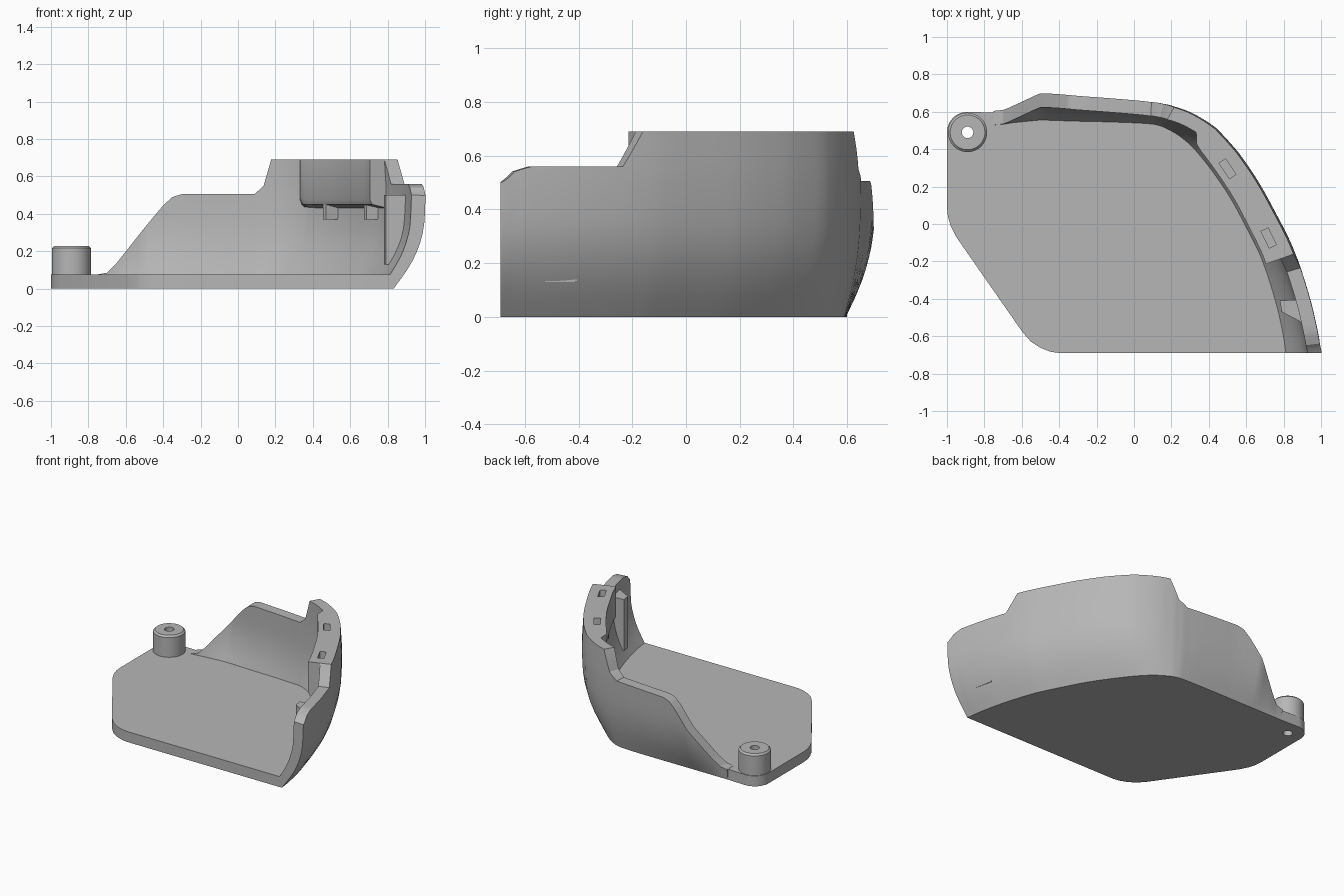
import bpy, bmesh, math
from mathutils import Vector

cube = bpy.data.objects.get("Cube")
if cube:
    bpy.data.objects.remove(cube, do_unlink=True)

grey = bpy.data.materials.new("plain grey")
grey.use_nodes = True
colour = (0.47, 0.47, 0.47, 1)
grey.diffuse_color = colour
grey.node_tree.nodes["Principled BSDF"].inputs["Base Color"].default_value = colour

FLOOR = 0.075
FRONT = -0.69
THICK = 0.075
POST = Vector((-0.89, 0.49))


def finish(name, bm):
    bmesh.ops.remove_doubles(bm, verts=bm.verts, dist=0.0001)
    bmesh.ops.recalc_face_normals(bm, faces=bm.faces)
    mesh = bpy.data.meshes.new(name)
    bm.to_mesh(mesh)
    bm.free()
    mesh.materials.append(grey)
    obj = bpy.data.objects.new(name, mesh)
    bpy.context.collection.objects.link(obj)
    return obj


def prism(name, outline, low, high):
    bm = bmesh.new()
    face = bm.faces.new([bm.verts.new((p[0], p[1], low)) for p in outline])
    grown = bmesh.ops.extrude_face_region(bm, geom=[face])["geom"]
    for v in grown:
        if isinstance(v, bmesh.types.BMVert):
            v.co.z = high
    return finish(name, bm)


def ring(centre, radius, count=48):
    turn = math.tau / count
    return [centre + radius * Vector((math.cos(i * turn), math.sin(i * turn)))
            for i in range(count)]


def select_only(obj):
    bpy.ops.object.select_all(action='DESELECT')
    obj.select_set(True)
    bpy.context.view_layer.objects.active = obj


def cut(targets, cutter):
    for obj in targets:
        select_only(obj)
        mod = obj.modifiers.new("cut", 'BOOLEAN')
        mod.operation = 'DIFFERENCE'
        mod.solver = 'EXACT'
        mod.object = cutter
        bpy.ops.object.modifier_apply(modifier=mod.name)
    bpy.data.objects.remove(cutter, do_unlink=True)


def lerp_table(table, x):
    for (x0, y0), (x1, y1) in zip(table, table[1:]):
        if x <= x1:
            return y0 + (y1 - y0) * max(0, x - x0) / (x1 - x0)
    return table[-1][1]


# Foot of the wall: x, y, outward bulge, wall height
rows = [(-.75, .595, .03, .076), (-.7, .595, .04, .085), (-.65, .595, .065, .135),
        (-.5, .595, .11, .325), (-.4, .595, .1, .445), (-.35, .595, .095, .49),
        (-.3, .595, .09, .505), (-.1, .595, .075, .505), (.09, .59, .062, .505),
        (.14, .58, .065, .55), (.18, .563, .075, .69), (.26, .51, .1, .69),
        (.34, .43, .13, .69), (.44, .3, .145, .69), (.54, .15, .147, .69),
        (.62, 0, .15, .69), (.69, -.14, .152, .69), (.717, -.21, .155, .69),
        (.741, -.28, .157, .56), (.79, -.45, .16, .56), (.82, -.6, .165, .56),
        (.828, -.66, .168, .54), (.833, -.7, .17, .5), (.838, -.78, .17, .45)]
lean = [(0, 0), (.08, .35), (.15, .6), (.21, .76), (.27, .88), (.33, .95),
        (.4, .98), (.5, 1), (.56, .99), (.7, .93)]

# Smooth path through the rows
path = []
STEPS = 4
for k in range(len(rows) - 1):
    a, b, c, d = (Vector(rows[min(max(k + j, 0), len(rows) - 1)][:2]) for j in (-1, 0, 1, 2))
    for s in range(STEPS):
        t = s / STEPS
        # Tangents scaled to the uneven spacing of the points
        span = (c - b).length
        m0 = (c - a).normalized() * span
        m1 = (d - b).normalized() * span
        p = ((2*t**3 - 3*t*t + 1) * b + (t**3 - 2*t*t + t) * m0
             + (3*t*t - 2*t**3) * c + (t**3 - t*t) * m1)
        bulge, top = (rows[k][i] * (1 - t) + rows[k + 1][i] * t for i in (2, 3))
        path.append((p, bulge, top))
path.append((Vector(rows[-1][:2]), rows[-1][2], rows[-1][3]))
stations = []
for i, (p, bulge, top) in enumerate(path):
    t = (path[min(i + 1, len(path) - 1)][0] - path[max(i - 1, 0)][0]).normalized()
    stations.append((p, Vector((-t.y, t.x)), bulge, top))


def sweep(name, chosen, section):
    bm = bmesh.new()
    loops = []
    for st in chosen:
        p, n = st[:2]
        loops.append([bm.verts.new((*(p + n * off), z)) for off, z in section(st)])
    count = len(loops[0])
    for one, two in zip(loops, loops[1:]):
        for i in range(count):
            j = (i + 1) % count
            bm.faces.new((one[i], one[j], two[j], two[i]))
    bm.faces.new(loops[0])
    bm.faces.new(loops[-1])
    # Trim flush with the front edge
    geom = bm.verts[:] + bm.edges[:] + bm.faces[:]
    bmesh.ops.bisect_plane(bm, geom=geom, plane_co=(0, FRONT, 0),
                           plane_no=(0, -1, 0), clear_outer=True)
    bmesh.ops.holes_fill(bm, edges=[e for e in bm.edges if e.is_boundary])
    return finish(name, bm)


def wall_section(st):
    bulge, top = st[2:]
    n = 10
    outer = [top * i / n for i in range(n + 1)]
    inner = [top + (FLOOR - top) * i / n for i in range(n + 1)]
    return ([(bulge * lerp_table(lean, z), z) for z in outer]
            + [(bulge * lerp_table(lean, z) - THICK, z) for z in inner])


def lip_section(st):
    # Thick block hanging inside the tall part of the wall, tapered at its back end
    p, n, bulge, top = st
    depth = lerp_table([(.295, .05), (.345, -.012), (1, -.012)], p.x)
    back = bulge - 0.03
    return [(back, top), (depth, top), (depth, .475), (depth + .012, .45),
            (max(depth + .03, back - .04), .43), (back, .4)]


wall = sweep("curved_wall", stations, wall_section)
lip = sweep("thick_lip", [s for s in stations if s[0].x > .29 and s[0].y > -.212], lip_section)

# Floor plate
outline = [s[0] for s in stations if s[0].y > FRONT + .01]
outline += [(.832, FRONT), (-.4, FRONT), (-.45, -.682), (-.5, -.662), (-.55, -.63),
            (-.595, -.58), (-.95, -.07), (-.98, -.01), (-.995, .04), (-1, .09)]
outline += [POST + .11 * Vector((-math.cos(a), math.sin(a)))
            for a in (i * math.pi / 20 for i in range(11))]
plate = prism("floor_plate", outline, 0, FLOOR)

# Screw post with a bevelled rim and a bore through the plate
post = prism("screw_post", ring(POST, .105), FLOOR - .01, .228)
bm = bmesh.new()
bm.from_mesh(post.data)
rim = [e for e in bm.edges if all(v.co.z > .2 for v in e.verts)]
bmesh.ops.bevel(bm, geom=rim, offset=.012, segments=1, affect='EDGES')
bm.to_mesh(post.data)
bm.free()
cut([post, plate], prism("bore_cutter", ring(POST, .031, 32), -.1, .4))

# Slots in the lip, each with a small rib below
for x, y, angle in ((.5, .295, -56), (.72, -.075, -64)):
    a = math.radians(angle)
    along = Vector((math.cos(a), math.sin(a)))
    across = Vector((-along.y, along.x))
    centre = Vector((x, y))
    corners = [centre + along * i * .05 + across * j * .021
               for i, j in ((-1, -1), (1, -1), (1, 1), (-1, 1))]
    cut([wall, lip], prism("slot_cutter", corners, .58, .8))
    foot = centre - across * .045
    prism("slot_rib", [foot + along * .015, foot - along * .015,
                       foot + across * .07 - along * .03,
                       foot + across * .07 + along * .03], .37, .46)

# Upright fin on the low part of the wall
prism("wall_fin", [(.78, -.41), (.87, -.405), (.895, -.525), (.79, -.47)], .13, .5)

for obj in (wall, lip, plate, post):
    select_only(obj)
    bpy.ops.object.shade_smooth_by_angle(angle=math.radians(28))
